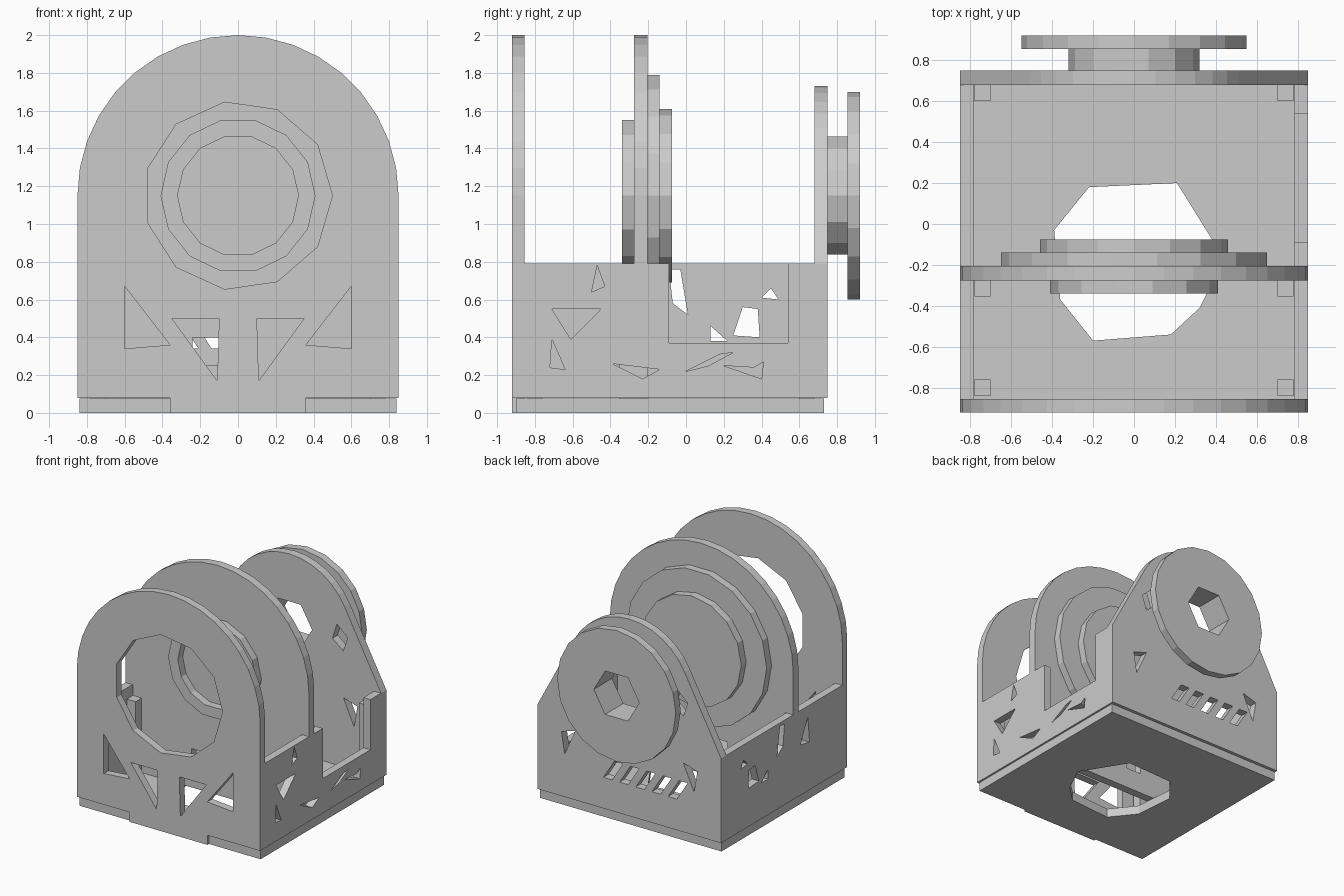
import bpy
from math import sin, cos, pi, radians
from mathutils import Matrix

if "Cube" in bpy.data.objects:
    bpy.data.objects.remove(bpy.data.objects["Cube"])

CZ = 1.15  # height of the shared round axis


def plate(name, axis, lo, hi, loops):
    """Flat plate: first loop is the outline, the others are cut-outs."""
    cu = bpy.data.curves.new(name + "_profile", 'CURVE')
    cu.dimensions = '2D'
    cu.fill_mode = 'BOTH'
    cu.extrude = (hi - lo) / 2
    for pts in loops:
        sp = cu.splines.new('POLY')
        sp.points.add(len(pts) - 1)
        for p, (u, v) in zip(sp.points, pts):
            p.co = (u, v, 0, 1)
        sp.use_cyclic_u = True
    tmp = bpy.data.objects.new(name + "_tmp", cu)
    bpy.context.collection.objects.link(tmp)
    dg = bpy.context.evaluated_depsgraph_get()
    me = bpy.data.meshes.new_from_object(tmp.evaluated_get(dg))
    bpy.data.objects.remove(tmp)
    m = (lo + hi) / 2
    rx = Matrix.Rotation(pi / 2, 4, 'X')
    mat = {'x': Matrix.Translation((m, 0, 0)) @ Matrix.Rotation(pi / 2, 4, 'Z') @ rx,
           'y': Matrix.Translation((0, m, 0)) @ rx,
           'z': Matrix.Translation((0, 0, m))}[axis]
    me.transform(mat)
    for f in me.polygons:
        f.use_smooth = False
    ob = bpy.data.objects.new(name, me)
    bpy.context.collection.objects.link(ob)
    return ob


def ring(r, n, cu=0, cv=CZ, off=0):
    return [(cu + r * cos(off + 2 * pi * i / n), cv + r * sin(off + 2 * pi * i / n)) for i in range(n)]


def arc(r, a0, a1, n):
    return [(r * cos(radians(a0 + (a1 - a0) * i / n)), CZ + r * sin(radians(a0 + (a1 - a0) * i / n)))
            for i in range(n + 1)]


def rect(u0, u1, v0, v1):
    return [(u0, v0), (u1, v0), (u1, v1), (u0, v1)]


def flip(pts):
    return [(-u, v) for u, v in pts]


# floor plate with round opening
plate("base_plate", 'z', 0, 0.075,
      [rect(-0.84, 0.84, -0.9, 0.73),
       [(-0.39, -0.03), (-0.22, 0.18), (0.21, 0.20), (0.44, -0.17),
        (0.32, -0.41), (0.18, -0.54), (-0.20, -0.57), (-0.36, -0.37)]])

# front arch with bottom tab, round opening and triangular cut-outs
tri_out = [(0.6, 0.67), (0.6, 0.34), (0.36, 0.36)]
tri_in = [(0.1, 0.5), (0.35, 0.5), (0.11, 0.17)]
front = [(-0.85, 0.08), (-0.36, 0.08), (-0.36, 0), (0.36, 0), (0.36, 0.08), (0.85, 0.08)]
plate("front_panel", 'y', -0.92, -0.855,
      [front + arc(0.85, 0, 180, 18), ring(0.5, 11),
       tri_out, flip(tri_out), tri_in, flip(tri_in)])

# middle arch, narrower between the side walls
plate("middle_panel", 'y', -0.275, -0.205,
      [[(-0.78, 0.075), (0.78, 0.075), (0.78, 0.79), (0.85, 0.79)]
       + arc(0.85, 0, 180, 18) + [(-0.85, 0.79), (-0.78, 0.79)],
       rect(-0.24, -0.1, 0.25, 0.40)])

# stepped discs on the middle arch
for name, lo, hi, r, n in (("middle_disc_large", -0.205, -0.14, 0.65, 18),
                           ("middle_disc_small", -0.14, -0.075, 0.46, 16)):
    plate(name, 'y', lo, hi, [ring(r, n)])
plate("middle_front_ring", 'y', -0.34, -0.275, [ring(0.41, 14), ring(0.32, 14)])

# back panel, tapering to a round top
slots = [[(u, 0.34), (u + 0.08, 0.34), (u - 0.02, 0.50), (u - 0.10, 0.50)]
         for u in (-0.44, -0.29, -0.14, 0.01, 0.16)]
side_slot = [(0.40, 1.13), (0.50, 1.05), (0.54, 1.17), (0.44, 1.26)]
low_hole = [(0.50, 0.66), (0.63, 0.62), (0.60, 0.44)]
plate("back_panel", 'y', 0.68, 0.75,
      [[(-0.85, 0.08), (0.85, 0.08), (0.85, 0.79)] + arc(0.58, 28, 152, 12) + [(-0.85, 0.79)],
       ring(0.21, 6), side_slot, flip(side_slot), low_hole, flip(low_hole)] + slots)

# back flange disc on a hub, with hexagonal bore
plate("flange_hub", 'y', 0.75, 0.855, [ring(0.32, 14), ring(0.21, 6)])
plate("flange_disc", 'y', 0.855, 0.92, [ring(0.55, 20), ring(0.21, 6)])

# right wall with rectangular notch and small cut-outs
plate("right_wall", 'x', 0.785, 0.85,
      [[(-0.855, 0.08), (0.68, 0.08), (0.68, 0.79), (0.54, 0.79), (0.54, 0.37),
        (-0.09, 0.37), (-0.09, 0.79), (-0.855, 0.79)],
       [(-0.71, 0.55), (-0.45, 0.55), (-0.61, 0.39)],
       [(-0.50, 0.64), (-0.43, 0.67), (-0.47, 0.78)],
       [(-0.72, 0.24), (-0.64, 0.23), (-0.71, 0.39)],
       [(-0.39, 0.26), (-0.14, 0.23), (-0.23, 0.18)],
       [(0.0, 0.22), (0.12, 0.25), (0.25, 0.32), (0.18, 0.31)],
       [(0.2, 0.25), (0.40, 0.18), (0.41, 0.27), (0.36, 0.24)]])

# left wall with angular cut-outs
plate("left_wall", 'x', -0.85, -0.785,
      [rect(-0.855, 0.68, 0.08, 0.79),
       [(-0.09, 0.76), (-0.03, 0.76), (0.01, 0.52), (-0.07, 0.58)],
       [(0.30, 0.56), (0.38, 0.55), (0.39, 0.40), (0.25, 0.41)],
       [(0.40, 0.61), (0.45, 0.66), (0.49, 0.60)],
       [(0.13, 0.38), (0.13, 0.46), (0.22, 0.38)],
       [(-0.40, 0.70), (-0.30, 0.50), (-0.42, 0.48)]])

# square corner posts inside the box
for y in (-0.80, -0.315, 0.64):
    for x, side in ((-0.74, "left"), (0.74, "right")):
        plate(f"{side}_post", 'z', 0.075, 0.70, [rect(x - 0.04, x + 0.04, y - 0.04, y + 0.04)])
